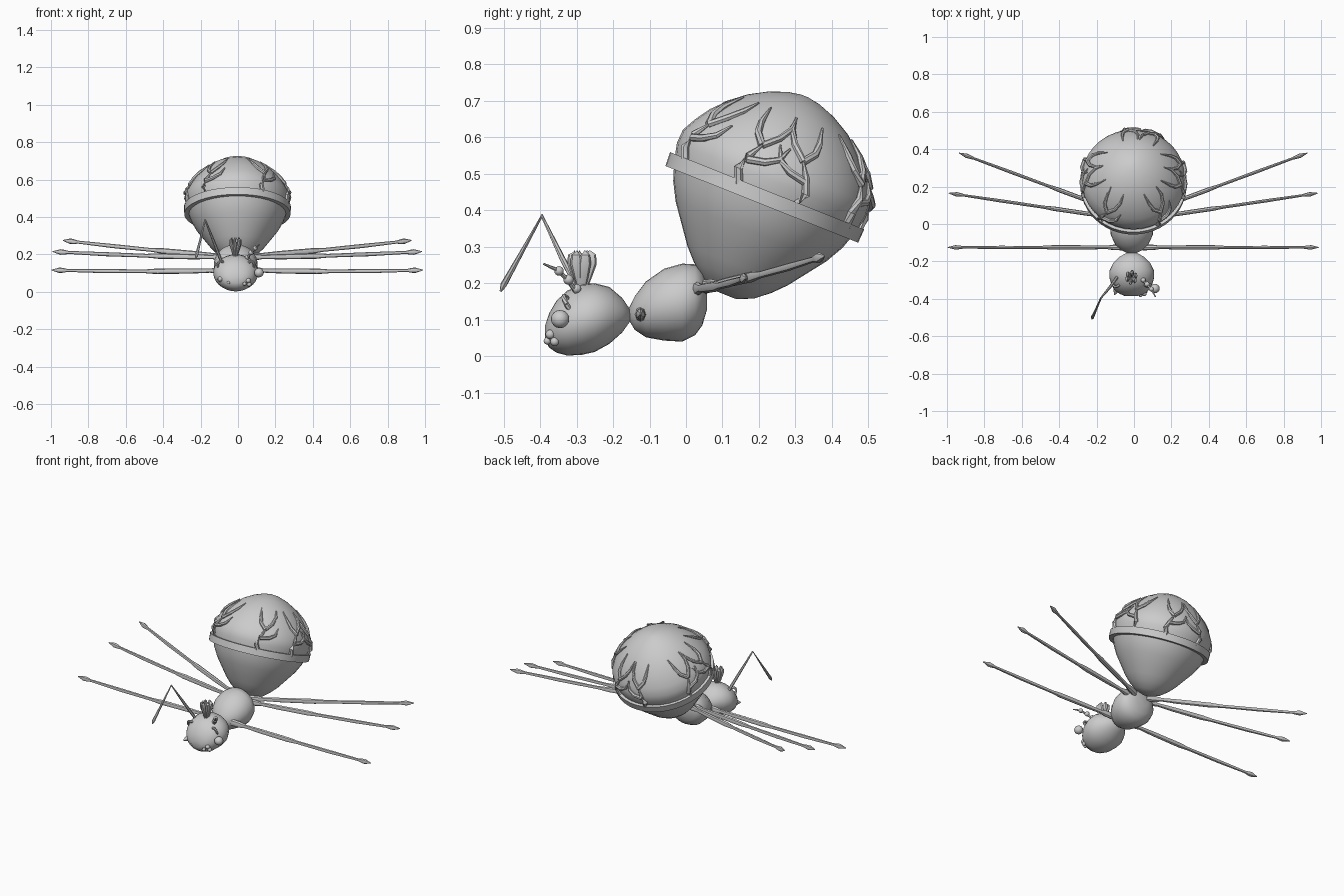
import bpy, bmesh, math
from mathutils import Vector as V

if "Cube" in bpy.data.objects:
    bpy.data.objects.remove(bpy.data.objects["Cube"])

gray = bpy.data.materials.new("warm_gray")
gray.diffuse_color = (0.6, 0.6, 0.6, 1)
gray.use_nodes = True
gray.node_tree.nodes["Principled BSDF"].inputs["Base Color"].default_value = gray.diffuse_color


def make(name, strips, angle=40):
    """Skin lists of rings into one closed, smooth object."""
    bm = bmesh.new()
    for rings in strips:
        rows = [[bm.verts.new(p) for p in ring] for ring in rings]
        n = len(rows[0])
        for a, b in zip(rows, rows[1:]):
            for i in range(n):
                j = (i + 1) % n
                bm.faces.new((a[i], a[j], b[j], b[i]))
        bm.faces.new(rows[0][::-1])
        bm.faces.new(rows[-1])
    bmesh.ops.recalc_face_normals(bm, faces=bm.faces)
    me = bpy.data.meshes.new(name)
    bm.to_mesh(me)
    bm.free()
    me.materials.append(gray)
    ob = bpy.data.objects.new(name, me)
    bpy.context.collection.objects.link(ob)
    bpy.ops.object.select_all(action='DESELECT')
    ob.select_set(True)
    bpy.context.view_layer.objects.active = ob
    bpy.ops.object.shade_smooth_by_angle(angle=math.radians(angle))
    return ob


def tube(pts, radii, n=8, flat=1.0):
    """Rings of varying radius along a path."""
    pts = [V(p) for p in pts]
    rings = []
    for i, p in enumerate(pts):
        t = (pts[min(i + 1, len(pts) - 1)] - pts[max(i - 1, 0)]).normalized()
        ref = V((0, 0, 1)) if abs(t.z) < 0.9 else V((0, 1, 0))
        a = t.cross(ref).normalized()
        b = a.cross(t)
        rings.append([p + radii[i] * (a * math.cos(k * math.tau / n) * flat
                                      + b * math.sin(k * math.tau / n)) for k in range(n)])
    return rings


def ball(c, r, n=12):
    zs = [math.pi * (k + 0.05) / 8.1 for k in range(9)]
    return tube([V(c) + V((0, -r * math.cos(w), 0)) for w in zs], [r * math.sin(w) for w in zs], n)


def body(slices, cx=-0.012, n=28):
    """Elliptical slices along y: (y, low z, high z, half width)."""
    return [[(cx + w * math.cos(k * math.tau / n), y,
              (lo + hi) / 2 + (hi - lo) / 2 * math.sin(k * math.tau / n)) for k in range(n)]
            for y, lo, hi, w in slices]


# Head and thorax
make("head", [body([(-.386, .045, .085, .03), (-.375, .024, .118, .062), (-.355, .01, .152, .09),
                    (-.325, .002, .18, .109), (-.285, .004, .197, .12), (-.25, .012, .2, .12),
                    (-.21, .034, .19, .1), (-.175, .065, .16, .065), (-.15, .1, .124, .02)])])
make("thorax", [body([(-.157, .1, .13, .02), (-.14, .072, .165, .055), (-.11, .052, .205, .088),
                      (-.06, .043, .24, .112), (-.01, .04, .254, .117), (.025, .058, .252, .108),
                      (.045, .085, .235, .085), (.058, .13, .2, .045)])])

# Tilted abdomen, turned around its own axis
C, UP, BACK = V((-.003, .215, .435)), V((0, .37, .93)), V((0, .93, -.37))
PROFILE = [(-.287, .03), (-.268, .075), (-.235, .115), (-.2, .148), (-.15, .185), (-.1, .222),
           (-.05, .249), (0, .266), (.05, .278), (.09, .276), (.13, .255), (.17, .228),
           (.21, .19), (.245, .148), (.275, .095), (.293, .045), (.299, .01)]


def radius_at(s):
    for (s0, r0), (s1, r1) in zip(PROFILE, PROFILE[1:]):
        if s <= s1:
            return r0 + (r1 - r0) * (s - s0) / (s1 - s0)
    return .01


def around(deg, s, r):
    a = math.radians(deg)
    return C + UP * s + r * (V((1, 0, 0)) * math.sin(a) - BACK * math.cos(a))


def turned(profile, n=36):
    return [[around(k * 360 / n, s, r) for k in range(n)] for s, r in profile]


make("abdomen", [turned(PROFILE)])
make("abdomen_band", [turned([(-.02, .25), (-.02, .284), (.02, .286), (.02, .25)], 48)], 30)

# Branching veins on the dome: (angle offset, height along the axis)
BRANCHES = [
    ([(0, .01), (-3, .05), (0, .09), (4, .13)], .013),
    ([(4, .13), (-3, .16), (-6, .19), (-10, .235)], .011),
    ([(4, .13), (12, .165), (17, .2), (18, .235)], .01),
    ([(0, .08), (10, .09), (17, .11), (21, .15)], .011),
]
veins = []
for deg, flip in ((30, 1), (73, 1), (108, -1), (150, 1), (190, -1), (-37, 1), (-75, -1), (-112, 1)):
    for path, r in BRANCHES:
        pts = [around(deg + flip * a, s, radius_at(s) + .005) for a, s in path]
        veins.append(tube(pts, [r, r * .95, r * .8, r * .25], 7))
make("abdomen_veins", veins)

# Three pairs of long legs with spear-shaped feet
LEGS = {"front": ((.05, -.125, .115), (.993, -.125, .116)),
        "middle": ((.04, .025, .185), (.987, .165, .215)),
        "back": ((.04, .05, .19), (.932, .38, .275))}
SHAPE = [(0, .02), (.06, .018), (.1, .011), (.2, .014), (.4, .015), (.47, .01), (.7, .011),
         (.91, .008), (.93, .012), (.955, .015), (1, .002)]
for name, (a, b) in LEGS.items():
    for side, label in ((-1, "left"), (1, "right")):
        pts = []
        for f, _ in SHAPE:
            p = V(a).lerp(V(b), f)
            pts.append((side * p.x - .004, p.y, p.z - .006 * math.sin(f * math.pi)))
        make(f"{name}_leg_{label}", [tube(pts, [r for _, r in SHAPE], 8, .8)])

# Long bent antenna on the left, short beaded one on the right
make("left_antenna", [tube([(-.09, -.285, .165), (-.13, -.34, .27), (-.176, -.395, .385),
                            (-.2, -.45, .285), (-.222, -.5, .195), (-.225, -.508, .178)],
                           [.009, .008, .005, .006, .009, .003], 7)])
make("right_antenna", [
    tube([(.045, -.295, .17), (.07, -.325, .21), (.095, -.35, .235), (.115, -.39, .253)],
         [.008, .006, .006, .003], 7),
    ball((.05, -.3, .185), .013), ball((.07, -.322, .21), .014), ball((.093, -.348, .234), .013)])

# Upright petal crest on top of the head
petals = []
for k in range(6):
    a = math.radians(60 * k + 20)
    d = V((math.cos(a), math.sin(a), 0))
    base = V((-.014, -.285, .185))
    petals.append(tube([base + d * r + V((0, 0, z)) for r, z in
                        ((.006, 0), (.015, .035), (.024, .07), (.026, .092), (.02, .104))],
                       [.008, .013, .017, .013, .003], 8, .6))
make("head_crest", petals)

# Face: eyes, sockets and mouth parts
make("right_eye", [ball((.112, -.345, .102), .025, 16)])
make("left_eye_spike", [tube([(-.08, -.335, .075), (-.095, -.355, .066), (-.105, -.378, .06)],
                             [.024, .016, .003], 10)])
for x, label in ((-.092, "left"), (.07, "right")):
    c = V((x, -.322, .143))
    ring = [c + V((.016 * math.cos(w), -.006 * math.cos(w) * (1 if x > 0 else -1) - .012 * math.sin(w),
                   .022 * math.sin(w))) for w in [k * math.tau / 12 for k in range(13)]]
    make(f"{label}_eye_rim", [tube(ring, [.007] * 13, 6)])
make("mouth_parts", [ball((.055, -.372, .06), .013), ball((.035, -.38, .042), .01),
                     ball((.06, -.36, .04), .012), ball((-.05, -.375, .05), .01)])
